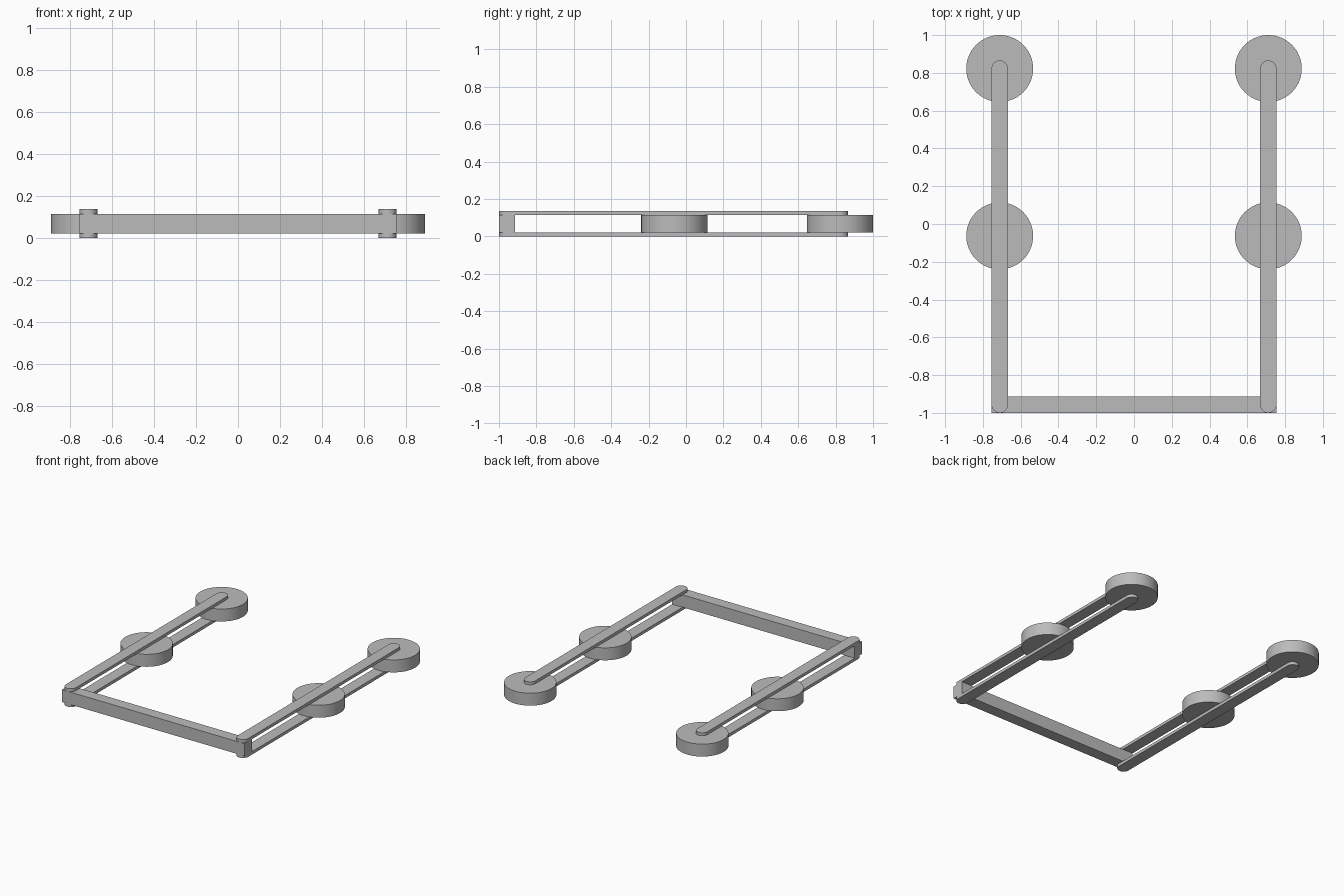
import bpy
import bmesh
from math import pi, cos, sin, radians

old = bpy.data.objects.get("Cube")
if old:
    bpy.data.objects.remove(old, do_unlink=True)

grey = bpy.data.materials.new("plain grey")
grey.use_nodes = True
grey.diffuse_color = (0.5, 0.5, 0.5, 1)
grey.node_tree.nodes["Principled BSDF"].inputs["Base Color"].default_value = (0.5, 0.5, 0.5, 1)

TRACK = 0.711           # sideways distance of each arm
HALF = 0.043            # half width of arms and beam
FRONT, MID, BACK = -0.957, -0.063, 0.823
LOW, HIGH, TOP = 0.022, 0.115, 0.137


def extrude_outline(name, points, z0, z1):
    """Solid prism from a flat outline."""
    bm = bmesh.new()
    face = bm.faces.new([bm.verts.new((x, y, z0)) for x, y in points])
    new = bmesh.ops.extrude_face_region(bm, geom=[face])["geom"]
    bmesh.ops.translate(bm, vec=(0, 0, z1 - z0),
                        verts=[v for v in new if isinstance(v, bmesh.types.BMVert)])
    bmesh.ops.recalc_face_normals(bm, faces=bm.faces)
    mesh = bpy.data.meshes.new(name)
    bm.to_mesh(mesh)
    bm.free()
    mesh.materials.append(grey)
    ob = bpy.data.objects.new(name, mesh)
    bpy.context.collection.objects.link(ob)
    bpy.ops.object.select_all(action="DESELECT")
    ob.select_set(True)
    bpy.context.view_layer.objects.active = ob
    bpy.ops.object.shade_smooth_by_angle(angle=radians(30))
    return ob


def arc(x, y, radius, start, end, steps):
    angles = [start + (end - start) * i / steps for i in range(steps + 1)]
    return [(x + radius * cos(a), y + radius * sin(a)) for a in angles]


# Cross beam joining the two arms
w = TRACK + HALF
extrude_outline("cross_beam", [(-w, FRONT - HALF), (w, FRONT - HALF),
                               (w, FRONT + HALF), (-w, FRONT + HALF)], LOW, HIGH)

for side, x in (("left", TRACK), ("right", -TRACK)):
    # Round-ended straps above and below the wheels
    strap = arc(x, BACK, HALF, 0, pi, 24) + arc(x, FRONT, HALF, pi, 2 * pi, 24)
    extrude_outline(side + "_upper_strap", strap, HIGH, TOP)
    extrude_outline(side + "_lower_strap", strap, 0, LOW)
    # Wheels held between the straps
    for place, y in (("middle", MID), ("back", BACK)):
        disc = arc(x, y, 0.177, 0, 2 * pi, 64)[:-1]
        extrude_outline(side + "_" + place + "_wheel", disc, LOW, HIGH)
